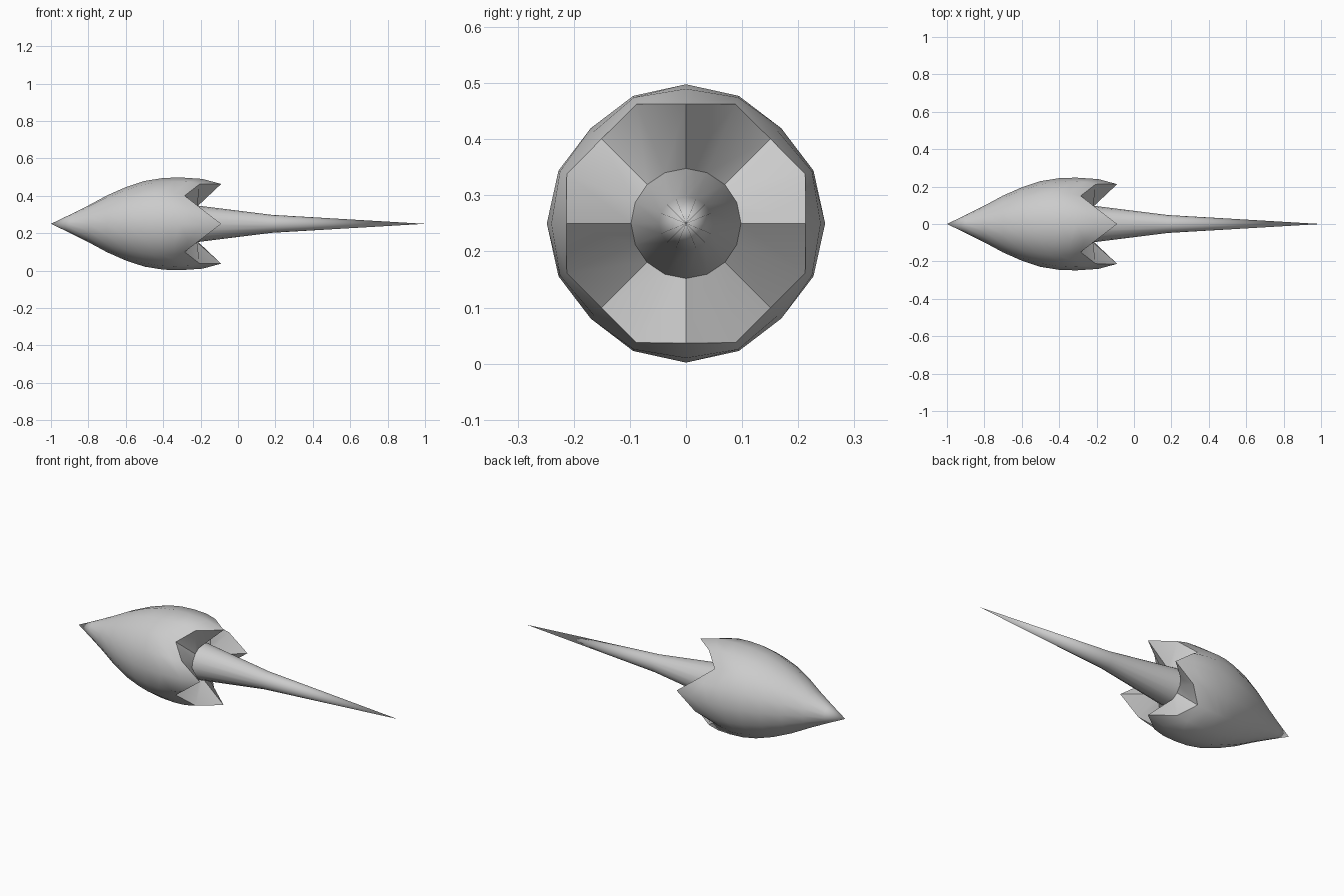
import bpy, bmesh
from math import sin, cos, pi, radians

if "Cube" in bpy.data.objects:
    bpy.data.objects.remove(bpy.data.objects["Cube"])

SIDES, AXIS_Z = 16, 0.25
# Rings along the x axis: (x, radius) at the petal centre, between, and at the notch
RINGS = [
    [(-0.90, 0.048)] * 3,
    [(-0.80, 0.098)] * 3,
    [(-0.70, 0.152)] * 3,
    [(-0.60, 0.196)] * 3,
    [(-0.50, 0.229), (-0.50, 0.228), (-0.51, 0.223)],
    [(-0.40, 0.245), (-0.42, 0.242), (-0.45, 0.236)],
    [(-0.31, 0.248), (-0.34, 0.246), (-0.40, 0.240)],
    [(-0.19, 0.240), (-0.265, 0.243), (-0.34, 0.232)],
    [(-0.09, 0.213), (-0.205, 0.230), (-0.285, 0.213)],   # petal rim
    [(-0.22, 0.098)] * 3,                                 # tail root
    [(0.18, 0.048)] * 3,
]

bm = bmesh.new()


def ring(spec):
    verts = []
    for i in range(SIDES):
        k = i % 4
        x, r = spec[min(k, 4 - k)]
        a = 2 * pi * i / SIDES
        verts.append(bm.verts.new((x, r * cos(a), AXIS_Z + r * sin(a))))
    return verts


rings = [ring(s) for s in RINGS]
nose = bm.verts.new((-1, 0, AXIS_Z))
tail = bm.verts.new((1, 0, AXIS_Z))

# Skin between the rings, closed to a point at both ends
for i in range(SIDES):
    j = (i + 1) % SIDES
    bm.faces.new((nose, rings[0][j], rings[0][i]))
    for a, b in zip(rings, rings[1:]):
        bm.faces.new((a[i], a[j], b[j], b[i]))
    bm.faces.new((rings[-1][i], rings[-1][j], tail))
bmesh.ops.recalc_face_normals(bm, faces=bm.faces)

mesh = bpy.data.meshes.new("petalled_dart")
bm.to_mesh(mesh)
bm.free()
dart = bpy.data.objects.new("petalled_dart", mesh)
bpy.context.collection.objects.link(dart)
bpy.context.view_layer.objects.active = dart
dart.select_set(True)
bpy.ops.object.shade_smooth_by_angle(angle=radians(45))
